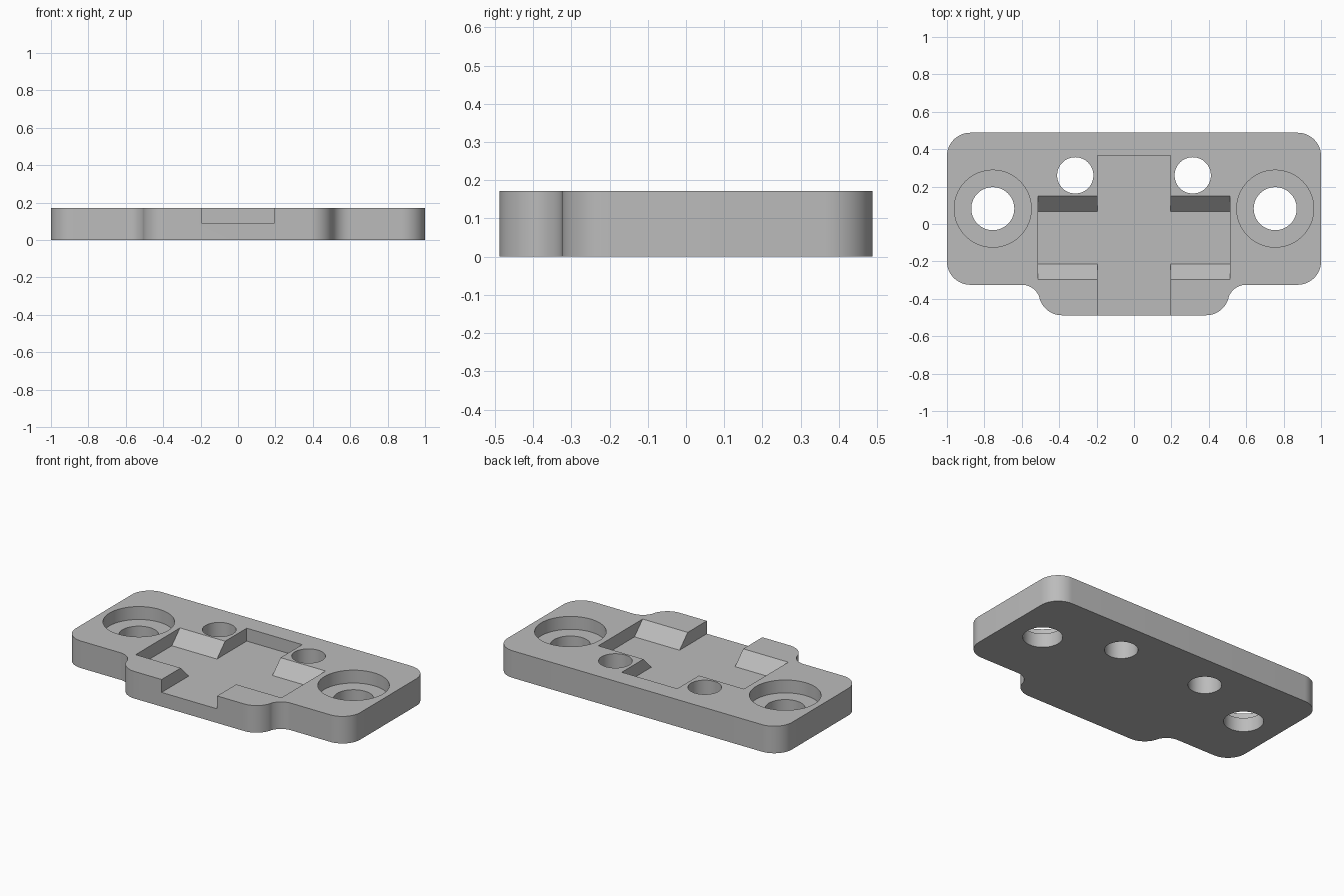
import bpy, bmesh
from math import sin, cos, pi, atan2
from mathutils import Vector

cube = bpy.data.objects.get("Cube")
if cube:
    bpy.data.objects.remove(cube, do_unlink=True)

HEIGHT, FLOOR, ABOVE = 0.172, 0.09, 0.25

grey = bpy.data.materials.new("light_grey")
grey.use_nodes = True
grey.diffuse_color = (0.5, 0.5, 0.5, 1)
grey.node_tree.nodes["Principled BSDF"].inputs["Base Color"].default_value = grey.diffuse_color


def prism(name, points, offset):
    """Extrude a closed loop of 3D points along an offset."""
    bm = bmesh.new()
    face = bm.faces.new([bm.verts.new(p) for p in points])
    new = bmesh.ops.extrude_face_region(bm, geom=[face])["geom"]
    moved = [g for g in new if isinstance(g, bmesh.types.BMVert)]
    bmesh.ops.translate(bm, verts=moved, vec=Vector(offset))
    bmesh.ops.recalc_face_normals(bm, faces=bm.faces)
    mesh = bpy.data.meshes.new(name)
    bm.to_mesh(mesh)
    bm.free()
    mesh.materials.append(grey)
    obj = bpy.data.objects.new(name, mesh)
    bpy.context.collection.objects.link(obj)
    return obj


def arc(cx, cy, r, start, end, steps=14):
    angles = [start + (end - start) * i / steps for i in range(steps + 1)]
    return [(cx + r * cos(a), cy + r * sin(a)) for a in angles]


def cylinder(name, x, y, r, bottom):
    ring = arc(x, y, r, 0, 2 * pi, 64)[:-1]
    return prism(name, [(px, py, bottom) for px, py in ring], (0, 0, ABOVE - bottom))


def box(name, x, y0, y1):
    loop = [(-x, y0, FLOOR), (x, y0, FLOOR), (x, y1, FLOOR), (-x, y1, FLOOR)]
    return prism(name, loop, (0, 0, ABOVE - FLOOR))


# Plate outline: right half from front lip to back, then mirrored
BACK, SHOULDER, LIP = 0.488, -0.325, -0.488
CORNER, CONVEX, CONCAVE = 0.125, 0.125, 0.1
LIP_X, SHOULDER_X = 0.385, 0.6
sweep = 2 * atan2(SHOULDER - LIP, SHOULDER_X - LIP_X)
half = arc(LIP_X, LIP + CONVEX, CONVEX, -pi / 2, -pi / 2 + sweep)
half += arc(SHOULDER_X, SHOULDER - CONCAVE, CONCAVE, pi / 2 + sweep, pi / 2)[1:]
half += arc(1 - CORNER, SHOULDER + CORNER, CORNER, -pi / 2, 0)
half += arc(1 - CORNER, BACK - CORNER, CORNER, 0, pi / 2)
outline = half + [(-x, y) for x, y in reversed(half)]
plate = prism("mounting_plate", [(x, y, 0) for x, y in outline], (0, 0, HEIGHT))

# Recesses: long channel and a cross pocket with sloped ends
channel = box("channel_cutter", 0.195, -0.6, 0.366)
y0, y1, rise = -0.214, 0.067, ABOVE - FLOOR
pocket = prism("pocket_cutter",
               [(-0.512, y0, FLOOR), (-0.512, y1, FLOOR),
                (-0.512, y1 + rise, ABOVE), (-0.512, y0 - rise, ABOVE)],
               (1.024, 0, 0))
cutters = [channel, pocket]

# Counterbored screw holes and small pin holes on each side
for side, s in (("left", 1), ("right", -1)):
    cutters.append(cylinder(side + "_counterbore_cutter", s * 0.755, 0.082, 0.206, FLOOR))
    cutters.append(cylinder(side + "_screw_cutter", s * 0.755, 0.082, 0.115, -0.1))
    cutters.append(cylinder(side + "_pin_cutter", s * 0.314, 0.26, 0.097, -0.1))

bpy.ops.object.select_all(action="DESELECT")
plate.select_set(True)
bpy.context.view_layer.objects.active = plate
for cutter in cutters:
    cutter.hide_render = True
    mod = plate.modifiers.new(cutter.name, "BOOLEAN")
    mod.operation = "DIFFERENCE"
    mod.solver = "EXACT"
    mod.object = cutter
    bpy.ops.object.modifier_apply(modifier=mod.name)
    bpy.data.objects.remove(cutter, do_unlink=True)

bpy.ops.object.shade_smooth_by_angle(angle=pi / 6)
